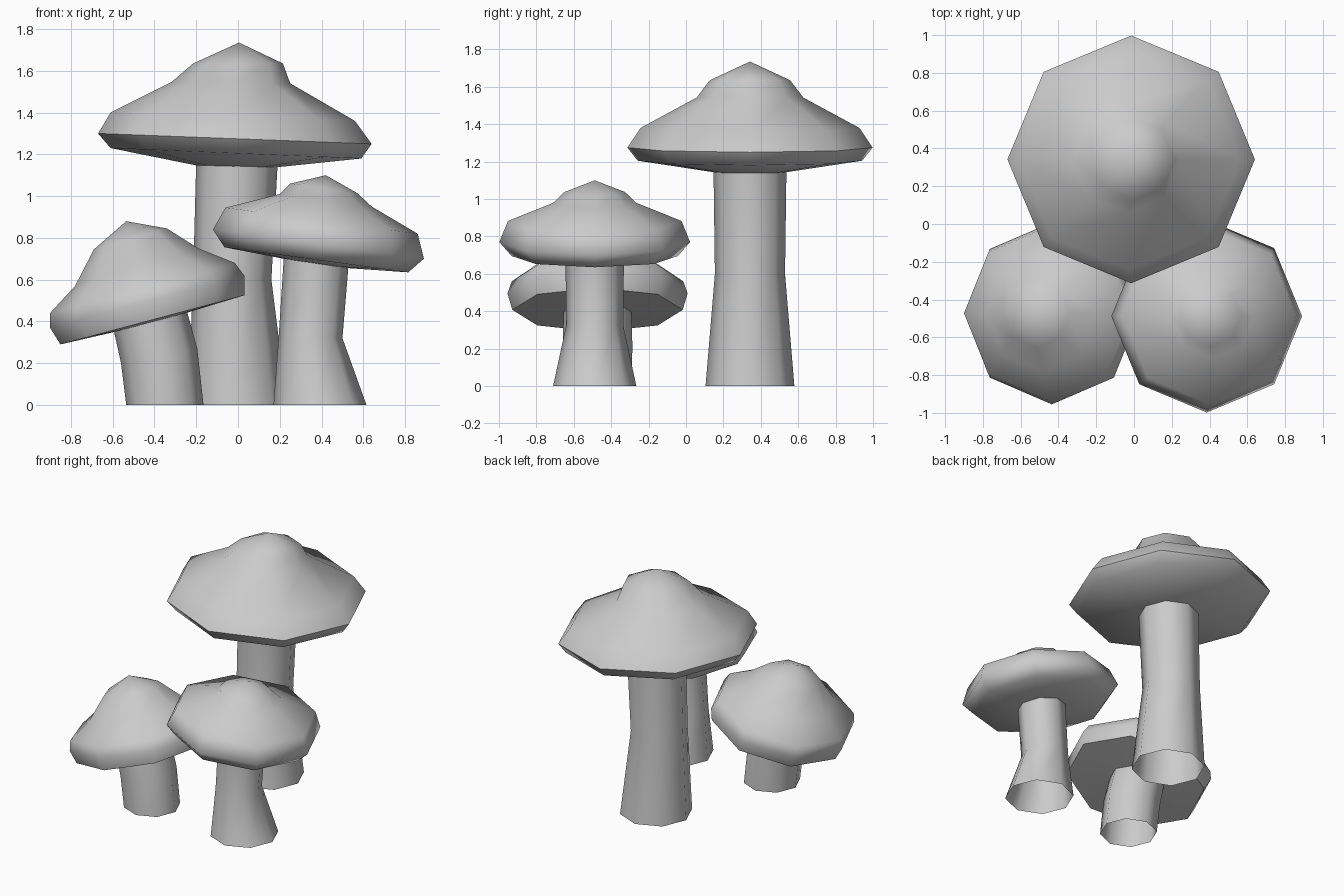
import bpy, bmesh, math

if "Cube" in bpy.data.objects:
    bpy.data.objects.remove(bpy.data.objects["Cube"])

SIDES = 8


def loft(name, y, rings, apex=None):
    """Skin 8-sided rings; each ring is given by its left and right (x, z) points."""
    bm = bmesh.new()
    loops = []
    for x0, z0, x1, z1 in rings:
        r = math.hypot(x1 - x0, z1 - z0) / 2
        loop = []
        for i in range(SIDES):
            a = 2 * math.pi * i / SIDES
            t = (1 + math.cos(a)) / 2
            loop.append(bm.verts.new((x0 + (x1 - x0) * t, y + r * math.sin(a), z0 + (z1 - z0) * t)))
        loops.append(loop)
    for low, high in zip(loops, loops[1:]):
        for i in range(SIDES):
            j = (i + 1) % SIDES
            bm.faces.new((low[i], low[j], high[j], high[i]))
    if apex:
        tip = bm.verts.new((apex[0], y, apex[1]))
        for i in range(SIDES):
            bm.faces.new((loops[-1][i], loops[-1][(i + 1) % SIDES], tip))
    mesh = bpy.data.meshes.new(name)
    bm.to_mesh(mesh)
    bm.free()
    obj = bpy.data.objects.new(name, mesh)
    bpy.context.collection.objects.link(obj)
    bpy.ops.object.select_all(action='DESELECT')
    obj.select_set(True)
    bpy.context.view_layer.objects.active = obj
    bpy.ops.object.shade_smooth_by_angle(angle=math.radians(60))
    return obj


# Tall mushroom at the back
loft("tall_stem", 0.342, [(-0.24, 0, 0.235, 0), (-0.215, 0.6, 0.16, 0.6), (-0.2, 1.17, 0.19, 1.16)])
loft("tall_cap", 0.342, [
    (-0.19, 1.145, 0.155, 1.135), (-0.61, 1.23, 0.59, 1.18), (-0.67, 1.30, 0.64, 1.25),
    (-0.61, 1.40, 0.56, 1.36), (-0.32, 1.545, 0.25, 1.54), (-0.215, 1.635, 0.215, 1.635)],
    (0.005, 1.735))

# Medium mushroom, front right
loft("medium_stem", -0.488, [(0.17, 0, 0.615, 0), (0.195, 0.33, 0.5, 0.32), (0.22, 0.72, 0.53, 0.68)])
loft("medium_cap", -0.488, [
    (0.22, 0.70, 0.53, 0.655), (-0.065, 0.755, 0.815, 0.635), (-0.12, 0.84, 0.89, 0.70),
    (-0.06, 0.945, 0.86, 0.82), (0.2, 1.01, 0.64, 0.95), (0.25, 1.06, 0.57, 1.015)],
    (0.42, 1.10))

# Small leaning mushroom, front left
loft("small_stem", -0.473, [(-0.535, 0, -0.165, 0), (-0.56, 0.2, -0.195, 0.27), (-0.6, 0.38, -0.25, 0.47)])
loft("small_cap", -0.473, [
    (-0.59, 0.35, -0.25, 0.44), (-0.85, 0.29, 0.03, 0.525), (-0.90, 0.37, 0.03, 0.62),
    (-0.90, 0.44, -0.015, 0.68), (-0.78, 0.57, -0.19, 0.75), (-0.69, 0.745, -0.34, 0.845)],
    (-0.535, 0.88))
